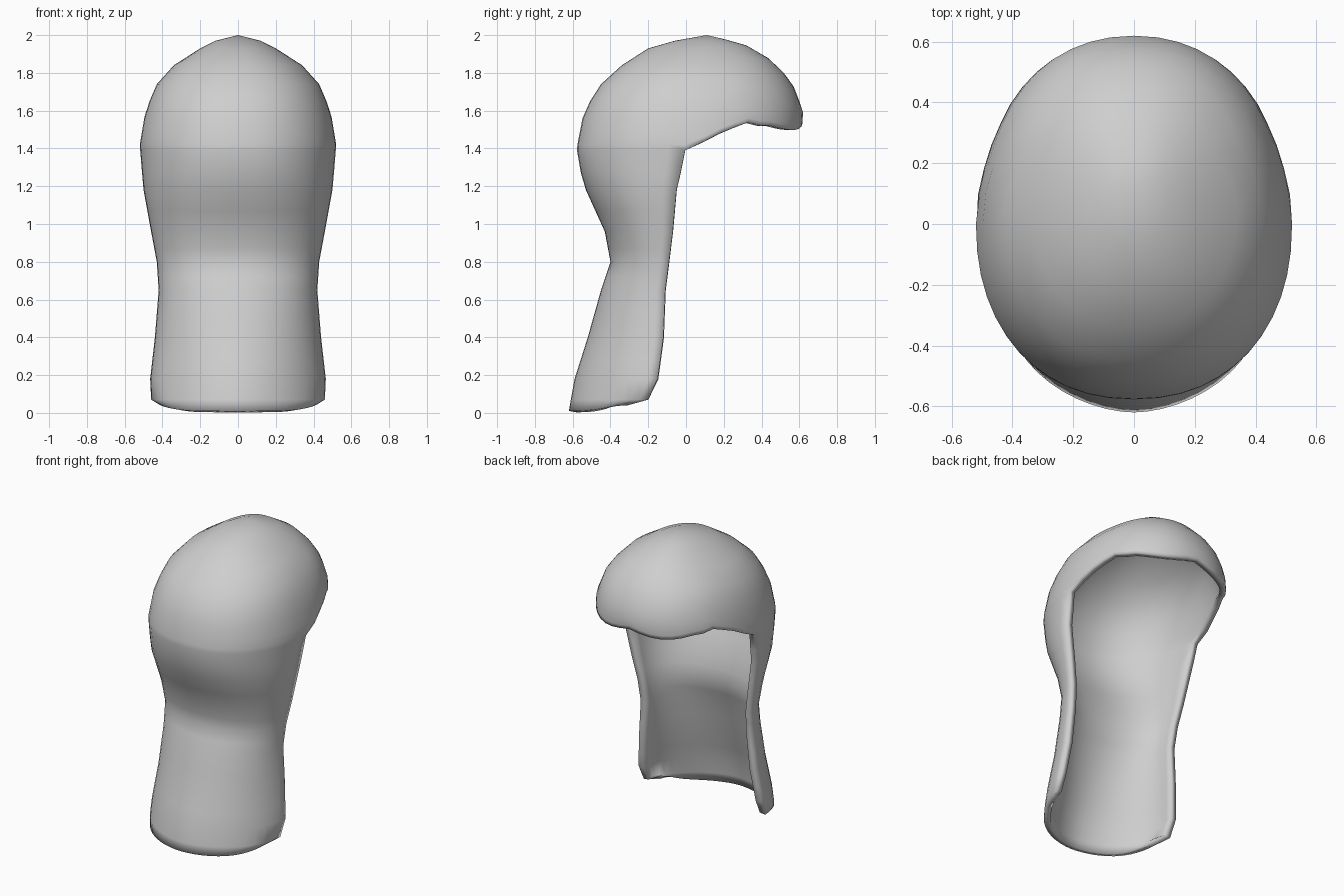
import bpy, bmesh
from math import sin, cos, pi

cube = bpy.data.objects.get("Cube")
if cube:
    bpy.data.objects.remove(cube, do_unlink=True)

# Colour
grey = bpy.data.materials.new("light_grey")
grey.use_nodes = True
grey.diffuse_color = (0.62, 0.62, 0.62, 1)
grey.node_tree.nodes["Principled BSDF"].inputs["Base Color"].default_value = (0.62, 0.62, 0.62, 1)

# Cross-sections: height, half width, y of widest point, rear y, fringe y
SECTIONS = [
    (2.00, 0.00, 0.11, 0.11, 0.11), (1.97, 0.12, 0.10, -0.06, 0.24),
    (1.93, 0.20, 0.09, -0.20, 0.37), (1.84, 0.34, 0.06, -0.34, 0.485),
    (1.74, 0.43, 0.04, -0.45, 0.565), (1.60, 0.49, 0.01, -0.54, 0.62),
    (1.42, 0.52, 0.00, -0.575, 0.61), (1.35, 0.515, -0.01, -0.58, 0.60),
    (1.18, 0.50, -0.05, -0.53, 0), (0.96, 0.46, -0.07, -0.43, 0),
    (0.80, 0.43, -0.09, -0.40, 0), (0.65, 0.42, -0.11, -0.45, 0),
    (0.40, 0.44, -0.12, -0.52, 0), (0.18, 0.465, -0.15, -0.59, 0),
    (0.07, 0.46, -0.20, -0.61, 0), (0.01, 0.41, -0.31, -0.62, 0)]
FRINGE = [(0, 1.39), (0.28, 1.49), (0.55, 1.55), (0.7, 1.52), (1, 1.53)]
COLS = 48
QUARTER = COLS // 4


def lerp_rows(rows, key):
    """Linear lookup in rows sorted by their first entry."""
    rows = sorted(rows)
    key = min(max(key, rows[0][0]), rows[-1][0])
    for lo, hi in zip(rows, rows[1:]):
        if key <= hi[0]:
            t = (key - lo[0]) / (hi[0] - lo[0])
            return [p + (q - p) * t for p, q in zip(lo, hi)]


def surface_point(z, phi):
    _, half, mid, rear, fore = lerp_rows(SECTIONS, z)
    power = 2 / (2.2 if z > 1 else 1.8 + 0.4 * z)
    s, c = sin(phi), cos(phi)
    depth = mid - rear if c > 0 else fore - mid
    x = half * abs(s) ** power * (1 if s > 0 else -1)
    y = mid - depth * abs(c) ** power * (1 if c > 0 else -1)
    return x, y, z


def dome_edge(phi):
    """Lower edge of the dome, scalloped along the fringe."""
    forward = -cos(phi)
    if forward < 1e-6:
        return 1.39
    z = lerp_rows(FRINGE, forward)[1]
    if forward > 0.6:
        z -= 0.03 * abs(sin(4 * (phi - pi)))
    return z


bm = bmesh.new()
angles = [2 * pi * c / COLS for c in range(COLS)]

# Dome: closed rings from the crown to the edge
crown = bm.verts.new((0, 0.11, 2.0))
rings = []
for level in (1.97, 1.93, 1.84, 1.74, 1.65, 1.56, 1.47, 1.42, 1.39):
    ring = []
    for phi in angles:
        z = 2 - (2 - level) * (2 - dome_edge(phi)) / 0.61
        ring.append(bm.verts.new(surface_point(z, phi)))
    rings.append(ring)
for c in range(COLS):
    bm.faces.new((crown, rings[0][c], rings[0][(c + 1) % COLS]))
for up, low in zip(rings, rings[1:]):
    for c in range(COLS):
        d = (c + 1) % COLS
        bm.faces.new((up[c], low[c], low[d], up[d]))

# Drape: open strips hanging from the rear half of the dome
span = range(-QUARTER, QUARTER + 1)
above = [rings[-1][c] for c in span]
for z in (1.27, 1.18, 1.07, 0.96, 0.87, 0.8, 0.72, 0.65, 0.52, 0.4, 0.28, 0.18, 0.07, 0.01):
    row = []
    for c in span:
        phi = 2 * pi * c / COLS
        x, y, h = surface_point(z, phi)
        if z < 0.05:
            h += 0.03 * abs(sin(phi)) ** 6
        row.append(bm.verts.new((x, y, h)))
    for i in range(len(row) - 1):
        bm.faces.new((above[i], row[i], row[i + 1], above[i + 1]))
    above = row

mesh = bpy.data.meshes.new("hair_shell")
bm.to_mesh(mesh)
bm.free()
mesh.materials.append(grey)
hair = bpy.data.objects.new("hair_shell", mesh)
bpy.context.collection.objects.link(hair)
for face in mesh.polygons:
    face.use_smooth = True

# Thickness, grown inwards
solid = hair.modifiers.new("thickness", "SOLIDIFY")
solid.thickness = 0.04
solid.offset = -1
